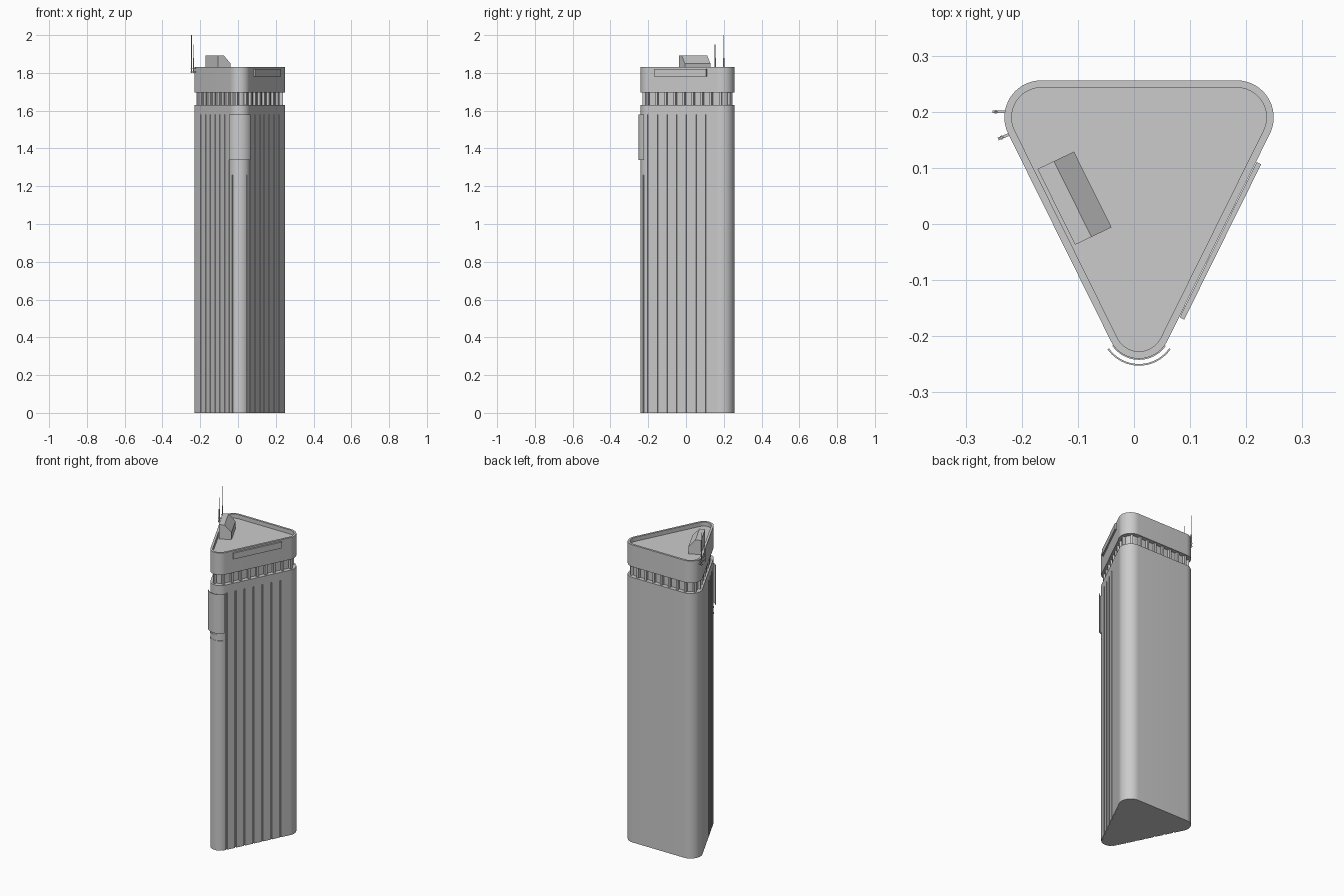
import bpy, bmesh, math
from mathutils import Vector, Matrix

if "Cube" in bpy.data.objects:
    bpy.data.objects.remove(bpy.data.objects["Cube"])

# Corner circles (x, y, radius), counter-clockwise
CORNERS = [(0.009, -0.184, 0.056), (0.183, 0.190, 0.066), (-0.165, 0.190, 0.066)]
FRONT = Vector(CORNERS[0][:2])


def side_normal(i):
    a, b = CORNERS[i], CORNERS[(i + 1) % 3]
    d = Vector((b[0] - a[0], b[1] - a[1]))
    return math.atan2(d.y, d.x) - math.pi / 2 + math.asin((a[2] - b[2]) / d.length)


def outline(inset=0.0, steps=18):
    pts = []
    for i, (x, y, r) in enumerate(CORNERS):
        a0, a1 = side_normal(i - 1), side_normal(i)
        span = (a1 - a0) % (2 * math.pi)
        for k in range(steps + 1):
            a = a0 + span * k / steps
            pts.append((x + (r - inset) * math.cos(a), y + (r - inset) * math.sin(a)))
    return pts


def finish(name, bm, smooth=True):
    bmesh.ops.recalc_face_normals(bm, faces=bm.faces)
    me = bpy.data.meshes.new(name)
    bm.to_mesh(me)
    bm.free()
    ob = bpy.data.objects.new(name, me)
    bpy.context.collection.objects.link(ob)
    if smooth:
        smooth_object(ob)
    return ob


def smooth_object(ob):
    bpy.ops.object.select_all(action='DESELECT')
    bpy.context.view_layer.objects.active = ob
    ob.select_set(True)
    bpy.ops.object.shade_smooth_by_angle(angle=math.radians(30))


def loft(bm, rings):
    """Closed solid through rings of (points, z)."""
    loops = [[bm.verts.new((x, y, z)) for x, y in pts] for pts, z in rings]
    n = len(loops[0])
    for a, b in zip(loops, loops[1:]):
        for i in range(n):
            j = (i + 1) % n
            bm.faces.new((a[i], a[j], b[j], b[i]))
    bm.faces.new(loops[0][::-1])
    bm.faces.new(loops[-1])


def box(bm, x, y, z0, z1, sx, sy, angle=0.0):
    m = (Matrix.Translation((x, y, (z0 + z1) / 2)) @ Matrix.Rotation(angle, 4, 'Z')
         @ Matrix.Diagonal((sx, sy, z1 - z0, 1)))
    bmesh.ops.create_cube(bm, size=1, matrix=m)


def arc_shell(bm, r0, r1, a0, a1, z0, z1, steps=20):
    angs = [math.radians(a0 + (a1 - a0) * k / steps) for k in range(steps + 1)]
    pts = [(FRONT.x + r1 * math.cos(a), FRONT.y + r1 * math.sin(a)) for a in angs]
    pts += [(FRONT.x + r0 * math.cos(a), FRONT.y + r0 * math.sin(a)) for a in reversed(angs)]
    loft(bm, [(pts, z0), (pts, z1)])


# Tower body
bm = bmesh.new()
loft(bm, [(outline(), 0), (outline(), 1.63)])
body = finish("tower_body", bm, False)

# Groove cutters on both front sides and beside the front corner
bm = bmesh.new()
na = side_normal(0)
start = FRONT + CORNERS[0][2] * Vector((math.cos(na), math.sin(na)))
along = Vector((-math.sin(na), math.cos(na)))
for k in range(7):
    y = -0.2 + 0.051 * k
    p = start + along * ((y - start.y) / along.y)
    box(bm, p.x, p.y, -0.05, 1.58, 0.014, 0.007, na)
    box(bm, 2 * FRONT.x - p.x, p.y, -0.05, 1.58, 0.014, 0.007, math.pi - na)
for a in (-47, -133):
    a = math.radians(a)
    box(bm, FRONT.x + 0.056 * math.cos(a), FRONT.y + 0.056 * math.sin(a),
        -0.05, 1.26, 0.012, 0.005, a)
cutter = finish("groove_cutter", bm, False)
cutter.hide_render = True
mod = body.modifiers.new("grooves", 'BOOLEAN')
mod.operation, mod.object, mod.solver = 'DIFFERENCE', cutter, 'EXACT'
bpy.context.view_layer.objects.active = body
bpy.ops.object.modifier_apply(modifier=mod.name)
bpy.data.objects.remove(cutter)
smooth_object(body)

# Recessed neck
bm = bmesh.new()
loft(bm, [(outline(0.026), 1.62), (outline(0.026), 1.705)])
finish("neck_core", bm)

# Columns spaced evenly around the neck
bm = bmesh.new()
ring = [Vector(p) for p in outline(0.019)]
lengths = [(ring[(i + 1) % len(ring)] - p).length for i, p in enumerate(ring)]
COUNT = 27
pitch = sum(lengths) / COUNT
run, target = 0.0, pitch / 2
for i, p in enumerate(ring):
    d = (ring[(i + 1) % len(ring)] - p).normalized()
    while target < run + lengths[i]:
        q = p + d * (target - run)
        box(bm, q.x, q.y, 1.625, 1.70, 0.014, 0.018, math.atan2(d.y, d.x))
        target += pitch
    run += lengths[i]
finish("neck_columns", bm, False)

# Crown band with parapet and sunken roof
bm = bmesh.new()
loft(bm, [(outline(), 1.695), (outline(), 1.83), (outline(0.013), 1.83), (outline(0.013), 1.805)])
finish("crown_band", bm)

# Flat panel on the right side of the crown
bm = bmesh.new()
a, b = Vector((0.223, 0.108)), Vector((0.085, -0.168))
c = (a + b) / 2
box(bm, c.x, c.y, 1.782, 1.82, 0.009, (a - b).length, na)
finish("crown_panel", bm, False)

# Curved panel standing off the front corner, with thin trim below
bm = bmesh.new()
arc_shell(bm, 0.0655, 0.0685, -145, -35, 1.34, 1.58)
finish("corner_panel", bm)
bm = bmesh.new()
for z in (1.285, 1.32):
    arc_shell(bm, 0.054, 0.058, -145, -35, z, z + 0.006)
finish("corner_trim", bm)

# Rooftop plant room with a sloped top
bm = bmesh.new()
origin = Vector((-0.172, 0.098, 0))
across, length = Vector((0.065, 0.031, 0)), Vector((0.067, -0.135, 0))
prof = [(0, 1.80), (1, 1.80), (1, 1.85), (0.45, 1.893), (0, 1.893)]
ends = [[bm.verts.new(origin + across * t + length * s + Vector((0, 0, z))) for t, z in prof]
        for s in (0, 1)]
for i in range(5):
    j = (i + 1) % 5
    bm.faces.new((ends[0][i], ends[0][j], ends[1][j], ends[1][i]))
bm.faces.new(ends[0])
bm.faces.new(ends[1])
finish("roof_plant_room", bm, False)

# Antenna masts on side brackets
for name, x, y, top, ang in (("tall_antenna", -0.246, 0.2, 2.0, 0.0),
                             ("short_antenna", -0.236, 0.154, 1.95, 0.4)):
    bm = bmesh.new()
    d = Vector((math.cos(ang), math.sin(ang)))
    for z in (1.802, 1.822):
        box(bm, x + d.x * 0.006, y + d.y * 0.006, z, z + 0.005, 0.025, 0.005, ang)
    for r, z0, z1 in ((0.0035, 1.80, 1.88), (0.0018, 1.88, top)):
        bmesh.ops.create_cone(bm, cap_ends=True, segments=10, radius1=r, radius2=r, depth=z1 - z0,
                              matrix=Matrix.Translation((x, y, (z0 + z1) / 2)))
    finish(name, bm)
